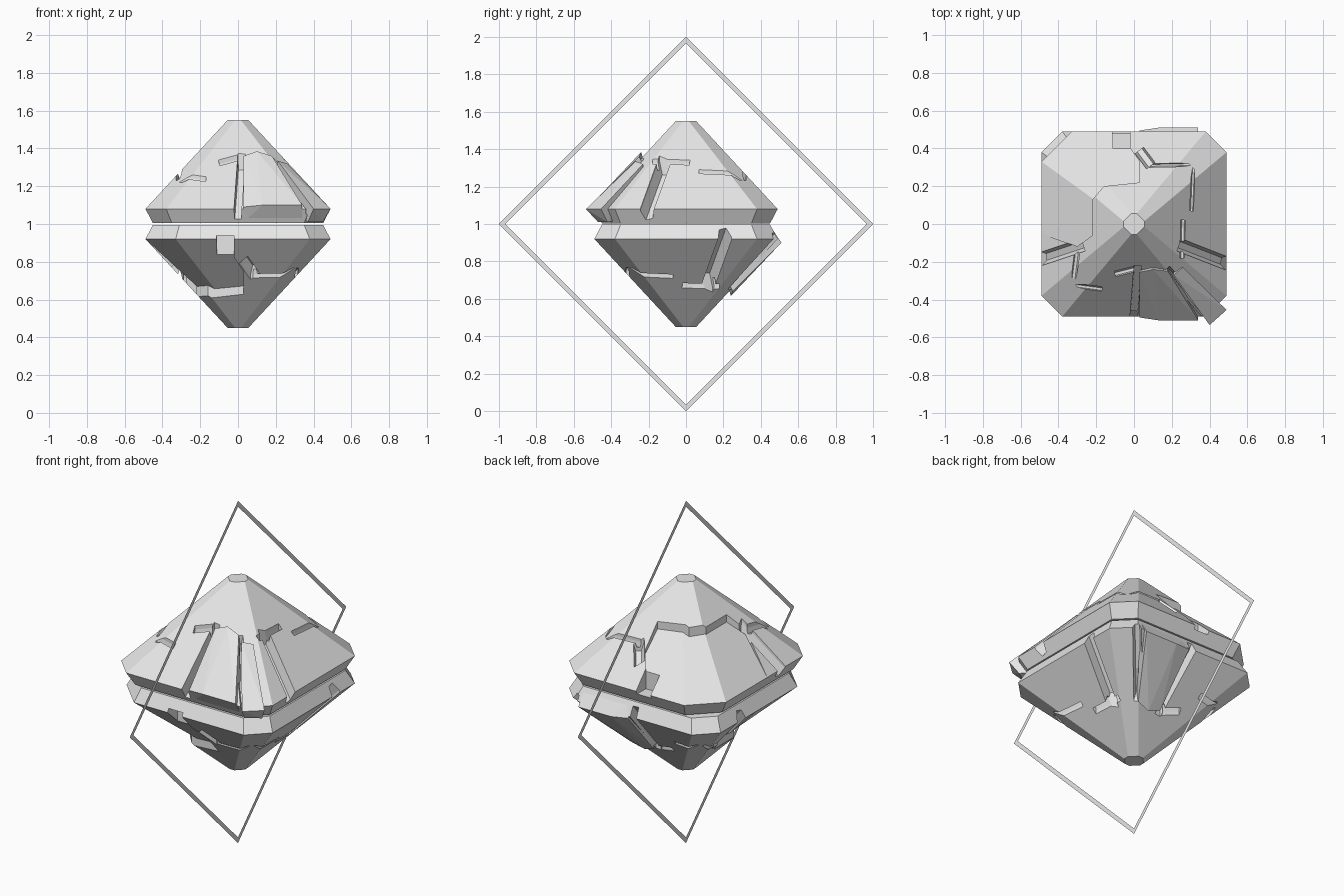
import bpy, bmesh
from mathutils import Vector, Matrix

if "Cube" in bpy.data.objects:
    bpy.data.objects.remove(bpy.data.objects["Cube"])

stone = bpy.data.materials.new("light_grey_stone")
stone.diffuse_color = (0.8, 0.8, 0.8, 1)
stone.use_nodes = True
stone.node_tree.nodes["Principled BSDF"].inputs["Base Color"].default_value = stone.diffuse_color


def finish(name, bm):
    bmesh.ops.recalc_face_normals(bm, faces=bm.faces)
    me = bpy.data.meshes.new(name)
    bm.to_mesh(me)
    bm.free()
    me.materials.append(stone)
    ob = bpy.data.objects.new(name, me)
    bpy.context.scene.collection.objects.link(ob)
    return ob


def hull(name, pts):
    bm = bmesh.new()
    for p in pts:
        bm.verts.new(p)
    res = bmesh.ops.convex_hull(bm, input=bm.verts[:])
    loose = [v for v in bm.verts if not v.link_faces]
    bmesh.ops.delete(bm, geom=loose, context='VERTS')
    bmesh.ops.dissolve_limit(bm, angle_limit=0.01, verts=bm.verts[:], edges=bm.edges[:])
    return finish(name, bm)


def prism(name, poly, z0, z1):
    bm = bmesh.new()
    low = [bm.verts.new((x, y, z0)) for x, y in poly]
    top = [bm.verts.new((x, y, z1)) for x, y in poly]
    bm.faces.new(low)
    bm.faces.new(top)
    n = len(poly)
    for i in range(n):
        j = (i + 1) % n
        bm.faces.new((low[i], low[j], top[j], top[i]))
    return finish(name, bm)


def boolean(ob, cutter, op):
    mod = ob.modifiers.new("cut", 'BOOLEAN')
    mod.object, mod.operation, mod.solver = cutter, op, 'EXACT'
    cutter.hide_render = True
    deps = bpy.context.evaluated_depsgraph_get()
    me = bpy.data.meshes.new_from_object(ob.evaluated_get(deps))
    ob.modifiers.clear()
    ob.data = me
    bpy.data.objects.remove(cutter)


def octagon_rings(rings):
    # square rings with chamfered corners: (height, half width, chamfer)
    return [p for z, h, c in rings for s in (-1, 1) for t in (-1, 1)
            for p in ((s * h, t * (h - c), z), (s * (h - c), t * h, z))]


def surface(x, y):
    return 1.60 - 1.07 * max(abs(x), abs(y))


def groove(ob, p, q, width, depth, floor=0.5):
    # tapered trench following the sloped face from p to q
    p, q = Vector(p), Vector(q)
    d = (q - p).normalized()
    side = Vector((-d.y, d.x)) * width / 2
    pts = []
    for e in (p, q):
        for s in (-1, 1):
            b = e + side * s * floor
            t = e + side * s
            pts.append((b.x, b.y, surface(*e) - depth))
            pts.append((t.x, t.y, surface(*e)))
            pts.append((t.x, t.y, surface(*e) + 0.15))
    boolean(ob, hull("cutter", pts), 'DIFFERENCE')


# pyramid half with bevelled waist
core = hull("upper_core", octagon_rings([(1.004, 0.45, 0.10), (1.08, 0.49, 0.11), (1.55, 0.055, 0.04)]))

# sunken corner piece, fitted into a cut of the same outline
outline = [(-0.02, 0.7), (-0.02, 0.40), (0.03, 0.33), (0.03, 0.22), (-0.16, 0.20),
           (-0.22, 0.13), (-0.22, -0.06), (-0.30, -0.12), (-0.52, -0.04), (-0.7, 0.0), (-0.7, 0.7)]
boolean(core, prism("cutter", outline, 0.9, 2), 'DIFFERENCE')
sunken = hull("upper_sunken_corner", octagon_rings([(1.004, 0.45, 0.14), (1.08, 0.49, 0.16), (1.475, 0.06, 0.04)]))
boolean(sunken, prism("cutter", outline, 0.9, 2), 'INTERSECT')
notch = [(-0.12, 0.7), (-0.11, 0.40), (0.1, 0.40), (0.1, 0.7)]
boolean(sunken, prism("cutter", [(x, y) for x, y in notch], 1.06, 2), 'DIFFERENCE')

# cracks in the core
groove(core, (0.02, -0.22), (-0.01, -0.60), 0.04, 0.08, 0.9)      # front trench
groove(core, (-0.10, -0.265), (0.00, -0.24), 0.03, 0.04)          # front side crack
groove(core, (-0.32, -0.325), (-0.17, -0.345), 0.025, 0.03)       # front left crack
groove(core, (0.17, -0.24), (0.45, -0.56), 0.05, 0.05)            # front right trench
groove(core, (0.24, -0.11), (0.60, -0.25), 0.07, 0.08)            # right trench
groove(core, (0.255, -0.18), (0.26, 0.02), 0.025, 0.04)           # right upper crack
groove(core, (0.305, 0.07), (0.315, 0.30), 0.02, 0.03)            # right crack
groove(core, (0.08, 0.31), (0.31, 0.315), 0.02, 0.03)             # back crack
groove(core, (0.03, 0.39), (0.09, 0.31), 0.06, 0.05)              # back pocket
groove(core, (-0.27, -0.11), (-0.60, -0.22), 0.07, 0.07)          # left trench
groove(core, (-0.30, -0.13), (-0.32, -0.29), 0.03, 0.03)          # left crack

# raised front slab
slab = hull("upper_raised_slab", [
    (0.03, -0.45, 1.01), (0.34, -0.45, 1.01), (0.03, -0.495, 1.09), (0.13, -0.51, 1.10),
    (0.34, -0.51, 1.10), (0.03, -0.255, 1.36), (0.10, -0.24, 1.385), (0.18, -0.25, 1.36),
    (0.05, -0.2, 1.25), (0.16, -0.2, 1.25), (0.1, -0.3, 1.01)])

# raised corner shard
shard = hull("corner_shard", [
    (0.37, -0.47, 1.01), (0.45, -0.42, 1.01), (0.40, -0.535, 1.08), (0.49, -0.455, 1.08),
    (0.21, -0.27, 1.335), (0.26, -0.23, 1.32), (0.2, -0.2, 1.15), (0.38, -0.36, 1.02)])

# lower half: same pieces turned over around the waist
turn = Matrix.Translation((0, 0, 1)) @ Matrix.Diagonal((1, -1, -1, 1)) @ Matrix.Translation((0, 0, -1))
for ob in (core, sunken, slab):
    me = ob.data.copy()
    me.transform(turn)
    low = bpy.data.objects.new(ob.name.replace("upper", "lower"), me)
    bpy.context.scene.collection.objects.link(low)

# flat diamond frame standing in the middle plane
bm = bmesh.new()
corners = [(1, 0), (0, 1), (-1, 0), (0, -1)]
outer = [bm.verts.new((0, y, 1 + z)) for y, z in corners]
inner = [bm.verts.new((0, y * 0.967, 1 + z * 0.967)) for y, z in corners]
for i in range(4):
    j = (i + 1) % 4
    bm.faces.new((outer[i], outer[j], inner[j], inner[i]))
frame = finish("diamond_frame", bm)
